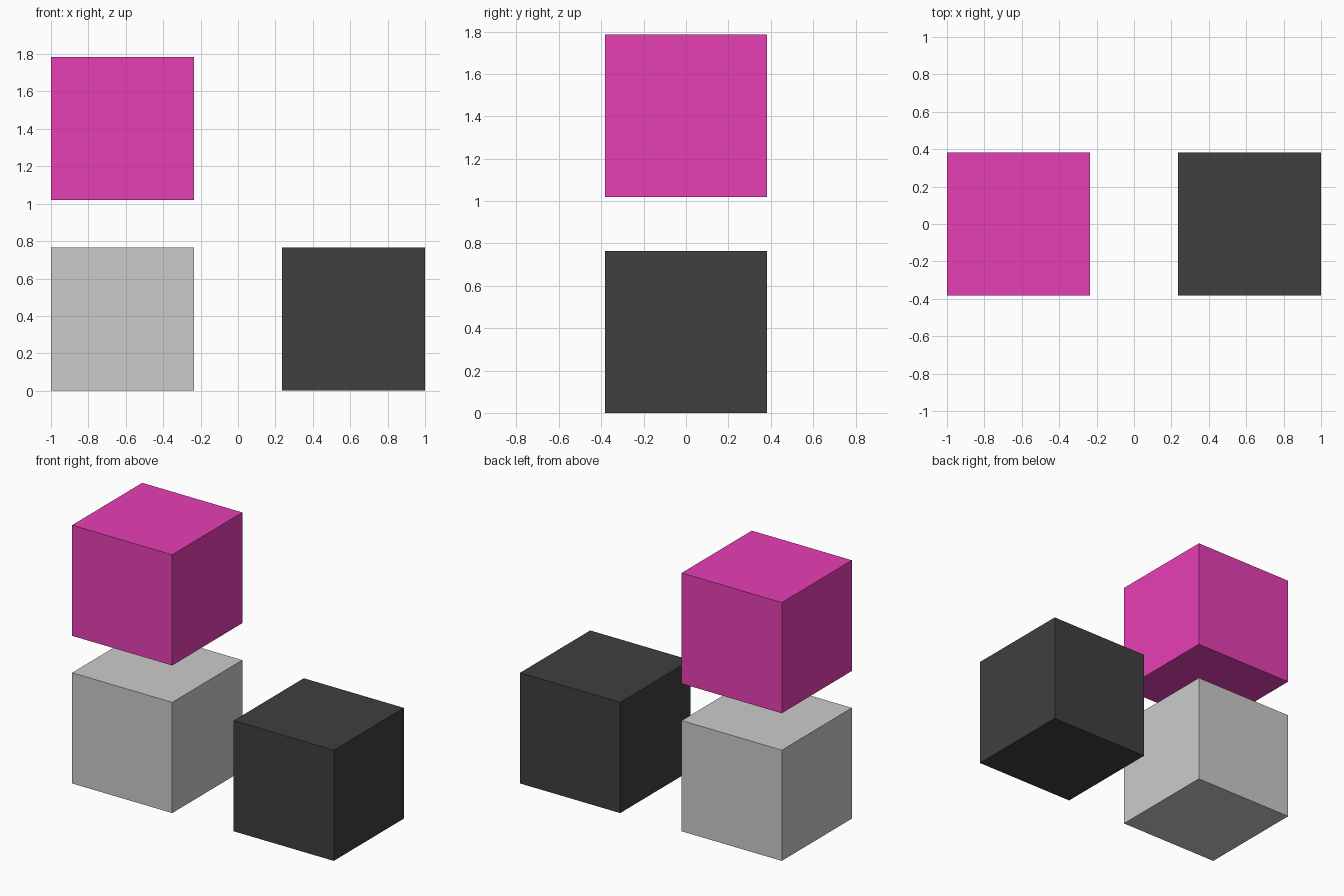
import bpy

if "Cube" in bpy.data.objects:
    bpy.data.objects.remove(bpy.data.objects["Cube"])

SIZE = 0.765
X = 1 - SIZE / 2


def material(name, rgb):
    mat = bpy.data.materials.new(name)
    mat.diffuse_color = (*rgb, 1)
    mat.use_nodes = True
    mat.node_tree.nodes["Principled BSDF"].inputs["Base Color"].default_value = mat.diffuse_color
    return mat


def cube(name, x, bottom, mat=None):
    bpy.ops.mesh.primitive_cube_add(size=SIZE, location=(x, 0, bottom + SIZE / 2))
    obj = bpy.context.object
    obj.name = name
    if mat:
        obj.data.materials.append(mat)
    return obj


# Two cubes on the ground and one floating above the left one
cube("grey_cube", -X, 0)
cube("black_cube", X, 0, material("black", (0.05, 0.05, 0.05)))
cube("pink_cube", -X, 1.02, material("pink", (0.8, 0.05, 0.46)))
